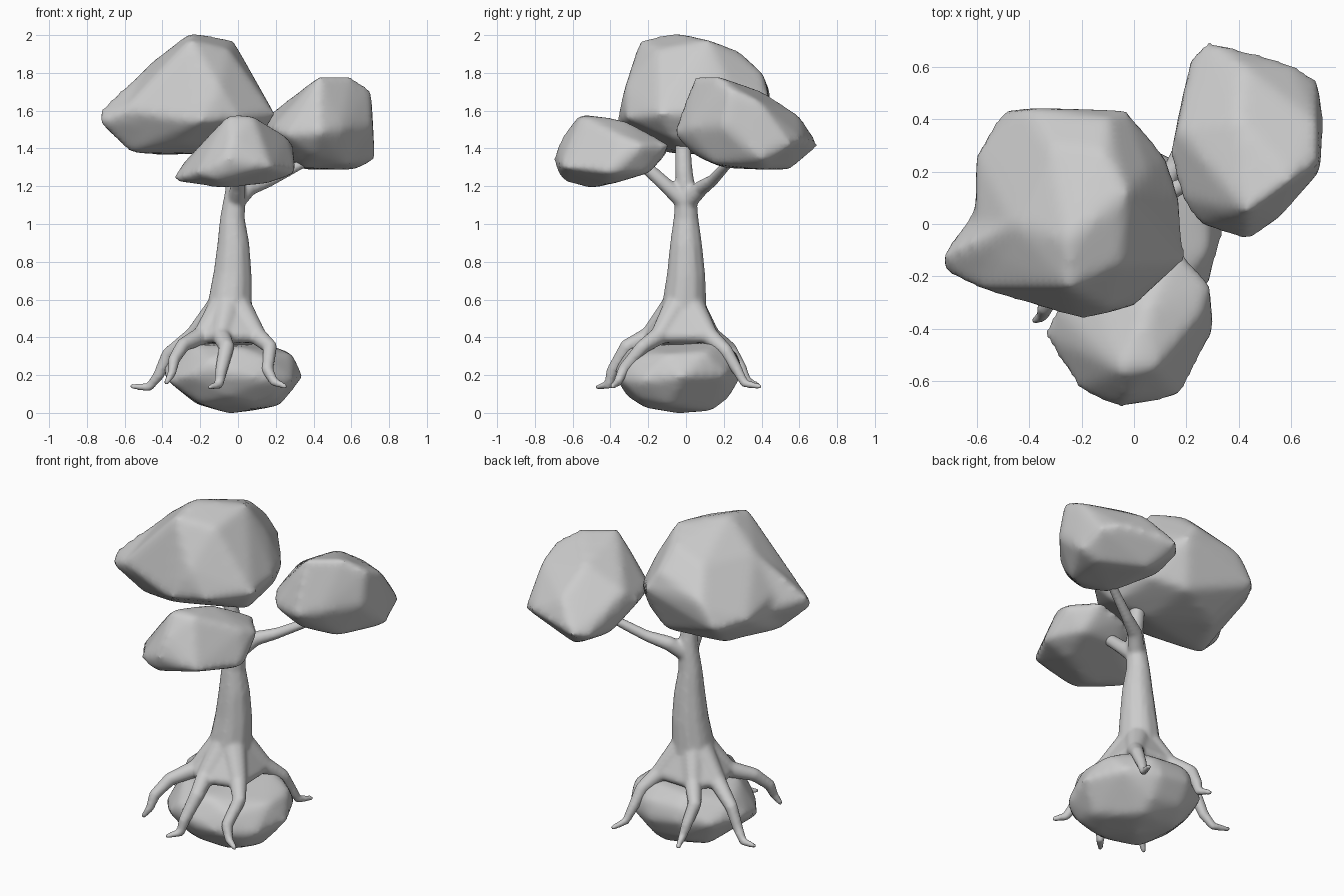
import bpy, bmesh, math
from mathutils import Vector


def hull(bm, pts):
    """Add the convex hull of pts to bm."""
    verts = [bm.verts.new(p) for p in pts]
    bmesh.ops.convex_hull(bm, input=verts, use_existing_faces=False)
    bmesh.ops.delete(bm, geom=[v for v in verts if v.is_valid and not v.link_faces], context='VERTS')


def ball(c, r, n=60):
    """Evenly spread points on a small sphere."""
    out = []
    for i in range(n):
        z = 1 - 2 * (i + 0.5) / n
        a, s = i * 2.39996, math.sqrt(1 - z * z)
        out.append(Vector(c) + r * Vector((s * math.cos(a), s * math.sin(a), z)))
    return out


def limb(bm, path):
    """Tapered limb through (x, y, z, radius) points."""
    for a, b in zip(path, path[1:]):
        hull(bm, ball(a[:3], a[3]) + ball(b[:3], b[3]))


def finish(bm, name, voxel, steps):
    """Fuse overlapping pieces into one skin and soften it."""
    bmesh.ops.recalc_face_normals(bm, faces=bm.faces)
    me = bpy.data.meshes.new(name)
    bm.to_mesh(me)
    bm.free()
    ob = bpy.data.objects.new(name, me)
    bpy.context.collection.objects.link(ob)
    m = ob.modifiers.new("fuse", 'REMESH')
    m.mode, m.voxel_size, m.use_smooth_shade = 'VOXEL', voxel, True
    s = ob.modifiers.new("soften", 'SMOOTH')
    s.factor, s.iterations = 0.5, steps
    return ob


def lump(name, *groups):
    """Rounded lump from convex groups, grown a little to offset the softening."""
    bm = bmesh.new()
    mid = sum((Vector(p) for p in groups[0]), Vector()) / len(groups[0])
    for g in groups:
        hull(bm, [mid + (Vector(p) - mid) * 1.018 for p in g])
    return finish(bm, name, 0.024, 8)


# Boulder under the roots
lump("boulder", [
    (0.34, -0.02, 0.19), (0.28, -0.24, 0.17), (0.27, 0.10, 0.32), (0.28, -0.10, 0.31),
    (0.24, 0.20, 0.20), (0.05, 0.29, 0.20), (-0.15, 0.29, 0.23), (-0.32, 0.20, 0.22),
    (-0.40, -0.02, 0.22), (-0.37, -0.17, 0.17), (-0.25, -0.31, 0.20), (-0.05, -0.38, 0.21),
    (0.15, -0.35, 0.18), (-0.20, -0.20, 0.05), (-0.05, -0.05, 0.0), (0.05, 0.13, 0.01),
    (0.22, -0.08, 0.04), (0.10, -0.22, 0.03), (-0.22, 0.10, 0.05), (0.0, -0.29, 0.35),
    (-0.24, -0.16, 0.36), (0.12, 0.16, 0.37), (-0.15, 0.20, 0.37), (-0.34, 0.05, 0.31),
    (0.08, 0.27, 0.30), (-0.15, 0.27, 0.31), (-0.15, -0.35, 0.28), (0.15, -0.30, 0.29),
    (0.05, 0.22, 0.08), (-0.15, 0.22, 0.10), (-0.05, -0.31, 0.09), (0.20, -0.24, 0.08)])

# Crown clusters
lump("large_crown", [
    (-0.60, -0.24, 1.60), (-0.57, -0.10, 1.38), (-0.59, -0.1, 1.68),
    (-0.60, 0.27, 1.58), (-0.50, 0.43, 1.55), (-0.40, 0.44, 1.70), (-0.03, 0.43, 1.68),
    (-0.10, 0.40, 1.80), (-0.32, 0.30, 1.85), (-0.25, -0.06, 2.01), (-0.25, -0.24, 1.97),
    (-0.03, 0.12, 1.97), (-0.05, -0.15, 1.92), (-0.46, 0.0, 1.85), (0.19, -0.14, 1.58),
    (0.17, 0.10, 1.60), (0.12, 0.25, 1.60), (0.0, -0.31, 1.56), (-0.20, -0.36, 1.54),
    (-0.10, -0.32, 1.72), (-0.40, -0.26, 1.53), (0.10, -0.05, 1.44), (-0.10, 0.0, 1.38),
    (-0.40, 0.20, 1.37), (-0.30, -0.20, 1.43), (-0.10, 0.33, 1.42), (0.05, 0.20, 1.79),
    (0.07, 0.24, 1.47), (-0.12, 0.28, 1.91)],
    [(-0.73, -0.12, 1.60), (-0.72, -0.18, 1.54), (-0.71, -0.14, 1.52), (-0.60, -0.24, 1.60),
     (-0.57, -0.10, 1.38), (-0.58, 0.09, 1.55), (-0.46, 0.0, 1.85), (-0.40, -0.26, 1.53),
     (-0.30, 0.0, 1.45), (-0.59, -0.1, 1.71)])
lump("right_crown", [
    (0.28, 0.70, 1.42), (0.22, 0.64, 1.40), (0.17, 0.36, 1.58), (0.14, 0.25, 1.50),
    (0.18, 0.10, 1.50), (0.25, 0.0, 1.47), (0.43, -0.06, 1.48), (0.54, 0.01, 1.50),
    (0.71, 0.20, 1.52), (0.72, 0.40, 1.34), (0.70, 0.55, 1.42), (0.60, 0.61, 1.45),
    (0.43, 0.05, 1.78), (0.60, 0.17, 1.78), (0.70, 0.24, 1.71), (0.40, 0.40, 1.70),
    (0.42, 0.60, 1.57), (0.36, 0.55, 1.29), (0.62, 0.42, 1.29), (0.34, 0.20, 1.30),
    (0.57, 0.15, 1.32), (0.40, 0.04, 1.37), (0.20, 0.45, 1.36), (0.70, 0.38, 1.65)])
lump("front_crown", [
    (-0.35, -0.42, 1.23), (-0.29, -0.32, 1.32), (-0.18, -0.18, 1.36), (0.16, -0.09, 1.42),
    (0.29, -0.23, 1.42), (0.31, -0.40, 1.27), (0.17, -0.66, 1.30), (-0.06, -0.70, 1.34),
    (-0.21, -0.63, 1.27), (-0.05, -0.56, 1.58), (0.08, -0.55, 1.57), (0.05, -0.33, 1.55),
    (0.26, -0.34, 1.46), (-0.03, -0.66, 1.45), (-0.08, -0.50, 1.19), (0.14, -0.40, 1.21),
    (-0.10, -0.65, 1.23), (0.20, -0.20, 1.27), (-0.05, -0.20, 1.28), (0.0, -0.10, 1.38)])

# Trunk, three branches, flare and six roots fused together
tree = bmesh.new()
limb(tree, [(-0.04, -0.01, 0.42, 0.13), (-0.045, -0.01, 0.55, 0.122), (-0.03, 0, 0.72, 0.105),
            (-0.025, 0, 0.88, 0.088), (-0.03, 0, 1.02, 0.068), (-0.015, 0, 1.17, 0.055),
            (-0.015, -0.01, 1.27, 0.047), (-0.05, -0.02, 1.48, 0.04)])
limb(tree, [(-0.01, 0.01, 1.12, 0.05), (0.06, 0.08, 1.19, 0.042), (0.17, 0.14, 1.23, 0.032),
            (0.38, 0.24, 1.34, 0.025)])
limb(tree, [(-0.01, -0.01, 1.12, 0.05), (0.0, -0.10, 1.20, 0.04), (0.0, -0.20, 1.29, 0.036),
            (-0.01, -0.30, 1.35, 0.03)])
roots = [
    [(-0.23, 0.03, 0.41, 0.05), (-0.37, 0.09, 0.31, 0.036), (-0.42, 0.10, 0.20, 0.03),
     (-0.47, 0.12, 0.135, 0.022), (-0.56, 0.14, 0.14, 0.015)],
    [(-0.19, -0.13, 0.41, 0.05), (-0.29, -0.24, 0.36, 0.038), (-0.34, -0.32, 0.28, 0.032),
     (-0.35, -0.35, 0.21, 0.024), (-0.38, -0.37, 0.16, 0.015)],
    [(-0.09, -0.19, 0.41, 0.05), (-0.06, -0.31, 0.35, 0.042), (-0.09, -0.39, 0.22, 0.033),
     (-0.10, -0.41, 0.15, 0.024), (-0.15, -0.47, 0.135, 0.015)],
    [(0.10, -0.14, 0.41, 0.05), (0.17, -0.23, 0.35, 0.038), (0.155, -0.33, 0.23, 0.032),
     (0.19, -0.36, 0.165, 0.024), (0.25, -0.39, 0.14, 0.015)],
    [(0.09, 0.12, 0.41, 0.05), (0.15, 0.21, 0.33, 0.038), (0.17, 0.27, 0.23, 0.03),
     (0.19, 0.31, 0.155, 0.022), (0.22, 0.39, 0.14, 0.015)],
    [(-0.14, 0.13, 0.41, 0.05), (-0.22, 0.23, 0.34, 0.038), (-0.21, 0.29, 0.24, 0.032),
     (-0.20, 0.32, 0.17, 0.024), (-0.22, 0.39, 0.14, 0.015)]]
for r in roots:
    limb(tree, [(-0.04, -0.01, 0.62, 0.085)] + r)
hull(tree, sum([ball(r[0][:3], 0.04) for r in roots], ball((-0.04, -0.01, 0.58), 0.09)))
finish(tree, "trunk_and_roots", 0.011, 6)
